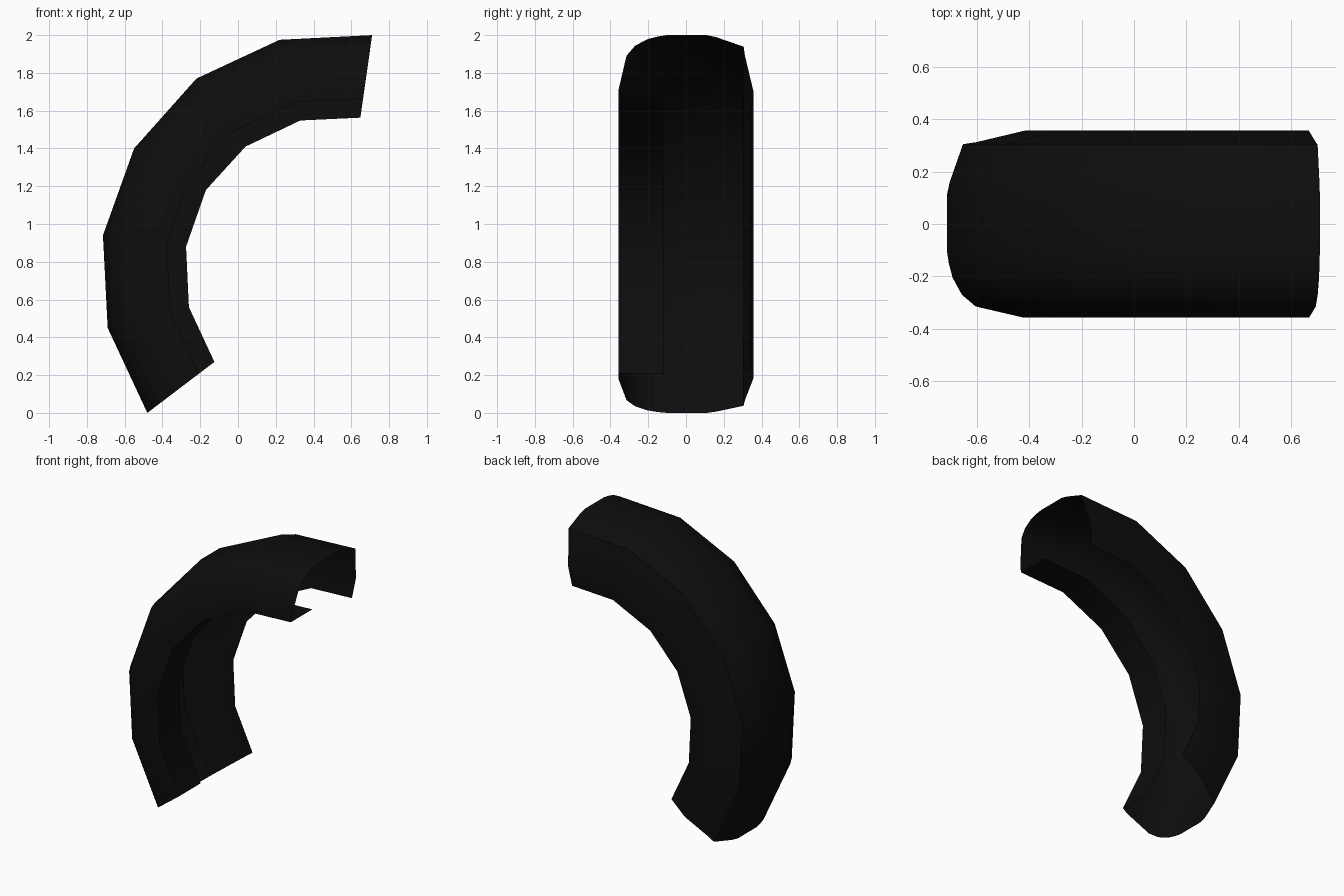
import bpy, bmesh
from mathutils import Vector

if "Cube" in bpy.data.objects:
    bpy.data.objects.remove(bpy.data.objects["Cube"])

# Arc of the fender in the XZ plane: outer crown edge and inner rim edge
outer = [(-0.48, 0.0), (-0.69, 0.45), (-0.715, 0.94), (-0.55, 1.40),
         (-0.22, 1.77), (0.22, 1.975), (0.71, 2.0)]
inner = [(-0.125, 0.27), (-0.26, 0.56), (-0.275, 0.88), (-0.17, 1.18),
         (0.04, 1.41), (0.33, 1.548), (0.648, 1.563)]

# Cross-section: (y, fraction of the way from outer to inner edge)
# inward flange on the -y side, rounded crown, deeper plain wall on the +y side
section = [(-0.12, 0.77), (-0.358, 0.77), (-0.358, 0.67), (-0.315, 0.25),
           (-0.27, 0.13), (-0.205, 0.05), (-0.15, 0.017), (-0.10, 0.0),
           (0.11, 0.0), (0.16, 0.025), (0.305, 0.14), (0.312, 0.25),
           (0.357, 0.68), (0.34, 1.0)]

# Fender shell: sweep the section along the arc
bm = bmesh.new()
rings = []
for o, i in zip(outer, inner):
    o, i = Vector(o), Vector(i)
    ring = []
    for y, t in section:
        p = o.lerp(i, t)
        ring.append(bm.verts.new((p.x, y, p.y)))
    rings.append(ring)
for a, b in zip(rings, rings[1:]):
    for j in range(len(section) - 1):
        bm.faces.new((a[j], b[j], b[j + 1], a[j + 1]))

mesh = bpy.data.meshes.new("fender")
bm.to_mesh(mesh)
bm.free()
fender = bpy.data.objects.new("fender", mesh)
bpy.context.collection.objects.link(fender)

# Black finish
black = bpy.data.materials.new("black")
black.diffuse_color = (0.004, 0.004, 0.004, 1)
black.use_nodes = True
black.node_tree.nodes["Principled BSDF"].inputs["Base Color"].default_value = black.diffuse_color
mesh.materials.append(black)

# Smooth crown with crisp flange and wall creases
bpy.context.view_layer.objects.active = fender
fender.select_set(True)
bpy.ops.object.shade_smooth_by_angle(angle=0.6)
